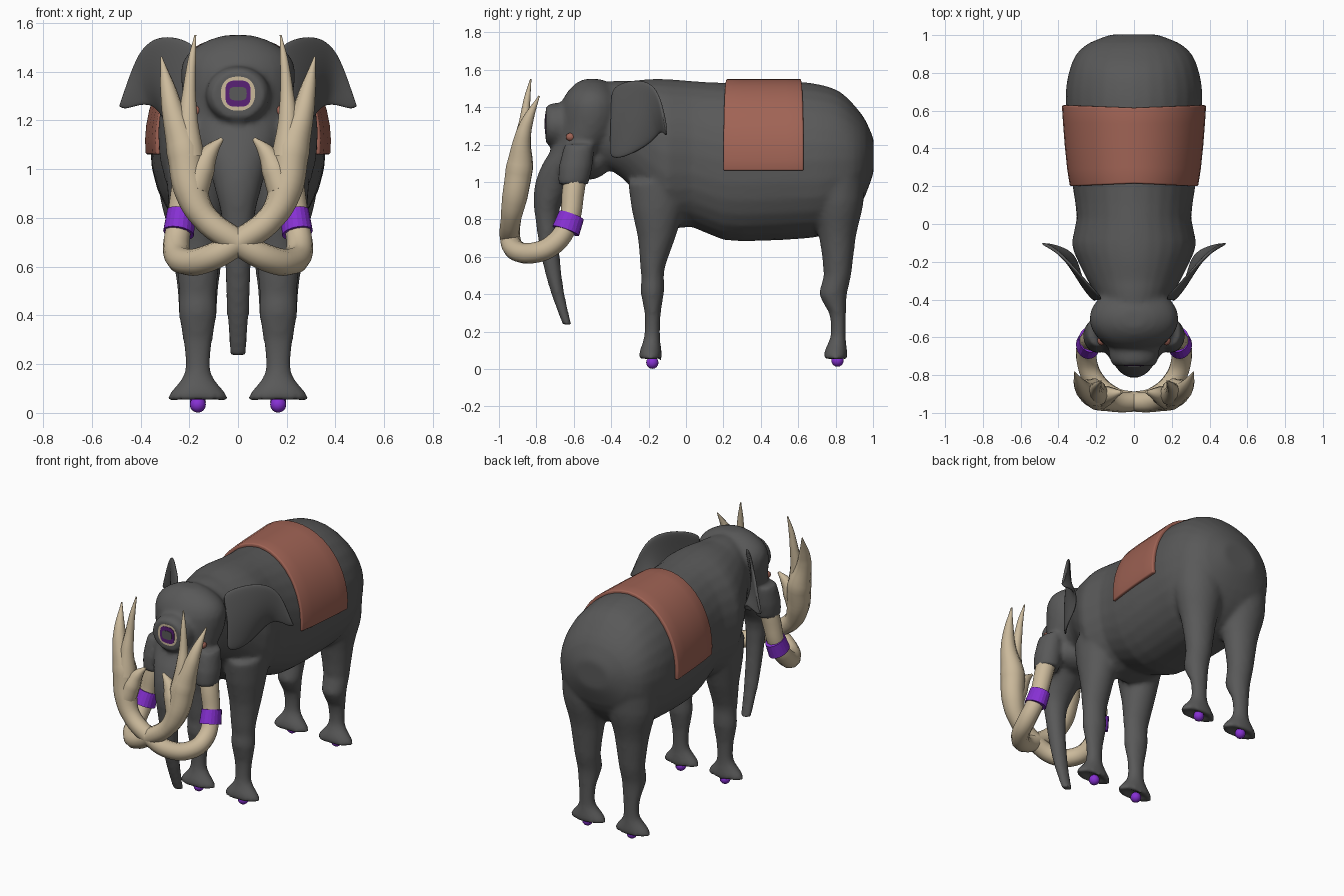
import bpy, bmesh, math
from mathutils import Vector, Matrix

default_cube = bpy.data.objects.get("Cube")
if default_cube:
    bpy.data.objects.remove(default_cube, do_unlink=True)


def material(name, *rgb):
    mat = bpy.data.materials.new(name)
    mat.use_nodes = True
    mat.diffuse_color = (*rgb, 1)
    mat.node_tree.nodes["Principled BSDF"].inputs["Base Color"].default_value = (*rgb, 1)
    return mat


hide = material("grey hide", .1, .1, .1)
ivory = material("ivory", .6, .49, .33)
purple = material("bright purple", .24, .03, .65)
dark_purple = material("dark purple", .1, .015, .18)
cloth = material("red brown cloth", .35, .125, .09)


def finish(name, bm, mat, smooth=True):
    """Turn a bmesh into a named, coloured object."""
    bmesh.ops.recalc_face_normals(bm, faces=bm.faces)
    for face in bm.faces:
        face.smooth = smooth
    mesh = bpy.data.meshes.new(name)
    bm.to_mesh(mesh)
    bm.free()
    mesh.materials.append(mat)
    obj = bpy.data.objects.new(name, mesh)
    bpy.context.collection.objects.link(obj)
    return obj


def skin(bm, rows, closed=True):
    """Bridge rows of points with quads; closed rows become a capped tube."""
    rows = [[bm.verts.new(p) for p in row] for row in rows]
    n = len(rows[0])
    for a, b in zip(rows, rows[1:]):
        for i in range(n if closed else n - 1):
            j = (i + 1) % n
            bm.faces.new((a[i], a[j], b[j], b[i]))
    if closed:
        bm.faces.new(rows[0])
        bm.faces.new(rows[-1])


def signed_power(v, power):
    return math.copysign(abs(v) ** power, v)


def loft(bm, axis, rings, x=0, sides=28, belly=1):
    """Rings are (place along axis, centre on the other axis, half width, half depth)."""
    rings = [Vector(r) for r in rings]
    ends = [rings[0]] + rings + [rings[-1]]
    rows = []
    for a, b, c, d in zip(ends, ends[1:], ends[2:], ends[3:]):
        rows += [b, (b + c) / 2 + (b + c - a - d) / 16]
    for k, (t, centre, w, h) in enumerate(rows + [rings[-1]]):
        row = []
        for i in range(sides):
            co, si = math.cos(math.tau * i / sides), math.sin(math.tau * i / sides)
            power = belly if si < 0 else 1
            u, v = x + w * signed_power(co, power), centre + h * signed_power(si, power)
            row.append((u, t, v) if axis == "y" else (u, v, t))
        rows[k:k + 1] = [row]
    skin(bm, rows)


def ball(bm, centre, radii, detail=20):
    bmesh.ops.create_uvsphere(bm, u_segments=detail, v_segments=detail // 2, radius=1,
                              matrix=Matrix.Translation(centre) @ Matrix.Diagonal((*radii, 1)))


# Torso and neck, head with trunk, and legs fused into one hide
bm = bmesh.new()
torso = [(-.55, 1.3, .14, .2), (-.4, 1.3, .19, .24), (-.3, 1.26, .245, .28), (-.2, 1.2, .295, .35),
         (-.1, 1.15, .33, .4), (.03, 1.15, .303, .39), (.2, 1.11, .325, .42), (.4, 1.11, .35, .425),
         (.6, 1.115, .36, .42), (.72, 1.115, .36, .405), (.82, 1.12, .34, .365), (.9, 1.12, .305, .29),
         (.96, 1.13, .235, .2), (1.003, 1.14, .12, .09)]
loft(bm, "y", torso, belly=.87)
loft(bm, "z", [(1.55, -.5, .05, .04), (1.53, -.5, .12, .085), (1.48, -.5, .2, .135), (1.41, -.5, .235, .17),
               (1.3, -.51, .225, .175), (1.2, -.55, .2, .155), (1.1, -.62, .165, .145), (1, -.69, .12, .115),
               (.9, -.735, .09, .08), (.8, -.745, .068, .06), (.6, -.725, .053, .05), (.4, -.685, .046, .035),
               (.235, -.635, .034, .024)])
loft(bm, "y", [(-.5, 1.3, .15, .14), (-.66, 1.305, .135, .12), (-.72, 1.305, .128, .115), (-.75, 1.305, .108, .1)])
ball(bm, (0, -.53, 1.11), (.15, .13, .1))

front_leg = [(1.0, -.13, .13, .18), (.85, -.15, .12, .14), (.7, -.157, .1, .1), (.55, -.178, .082, .067),
             (.48, -.178, .076, .06), (.41, -.18, .078, .063), (.3, -.178, .061, .043), (.2, -.18, .05, .042),
             (.15, -.183, .06, .046), (.11, -.188, .09, .055), (.07, -.19, .122, .062), (.045, -.19, .118, .055),
             (.07, -.188, .05, .025)]
rear_leg = [(1.1, .79, .17, .17), (.9, .81, .158, .14), (.8, .81, .135, .12), (.7, .81, .11, .097),
            (.5, .81, .083, .073), (.4, .785, .077, .075), (.3, .81, .06, .045), (.2, .815, .05, .04),
            (.15, .81, .06, .045), (.11, .803, .09, .057), (.07, .8, .122, .064), (.045, .8, .118, .057),
            (.07, .8, .05, .025)]
socket = [(1.2, -.57, .06, .08), (1.08, -.59, .08, .09), (.985, -.603, .074, .08)]
for side in (-1, 1):
    for leg in (front_leg, rear_leg):
        loft(bm, "z", leg, x=.165 * side)
    loft(bm, "z", socket, x=.19 * side)
body = finish("body", bm, hide)
remesh = body.modifiers.new("fuse", "REMESH")
remesh.mode = "VOXEL"
remesh.voxel_size = .015
remesh.use_smooth_shade = True
relax = body.modifiers.new("relax", "SMOOTH")
relax.iterations = 6

# Ears: a cupped sheet between an upper and a lower edge
upper = [(.16, -.4, 1.5), (.23, -.33, 1.54), (.31, -.24, 1.55), (.38, -.17, 1.52), (.43, -.13, 1.43), (.48, -.1, 1.26)]
lower = [(.2, -.41, 1.13), (.245, -.36, 1.12), (.28, -.28, 1.15), (.3, -.18, 1.21), (.355, -.13, 1.28), (.46, -.105, 1.245)]
for side, label in ((1, "left"), (-1, "right")):
    rows = []
    for top, bottom in zip(upper, lower):
        row = [Vector(top).lerp(Vector(bottom), k / 5) for k in range(6)]
        rows.append([(side * (p.x + .02 * math.sin(math.pi * k / 5)), p.y, p.z) for k, p in enumerate(row)])
    bm = bmesh.new()
    skin(bm, rows, closed=False)
    ear = finish(label + "_ear", bm, hide)
    ear.modifiers.new("thickness", "SOLIDIFY").thickness = .018
    ear.modifiers[-1].offset = 0
    ear.modifiers.new("round", "SUBSURF").levels = 2

# Tusks cross in front of the trunk and branch; each point is (x, y, z, radius)
main = [(.195, -.59, 1.04, .06), (.212, -.603, .95, .06), (.24, -.63, .78, .054), (.252, -.71, .665, .056),
        (.215, -.82, .62, .055), (.12, -.91, .635, .056), (0, -.94, .7, .054), (-.14, -.935, .805, .056),
        (-.195, -.915, .92, .07), (-.22, -.89, 1.08, .075), (-.265, -.875, 1.23, .047), (-.285, -.85, 1.32, .034),
        (-.315, -.785, 1.46, .004)]
inner_tine = [(-.2, -.9, 1.05, .065), (-.205, -.885, 1.2, .042), (-.2, -.865, 1.32, .028),
              (-.19, -.85, 1.44, .018), (-.175, -.83, 1.55, .004)]
small_tine = [(-.18, -.92, .92, .062), (-.15, -.91, 1, .055), (-.115, -.9, 1.07, .035), (-.065, -.89, 1.125, .008)]
for side, label in ((1, "left"), (-1, "right")):
    curve = bpy.data.curves.new(label + "_tusk", "CURVE")
    curve.dimensions = "3D"
    curve.bevel_depth = 1
    curve.bevel_resolution = 3
    curve.resolution_u = 6
    curve.use_fill_caps = True
    for path in (main, inner_tine, small_tine):
        spline = curve.splines.new("BEZIER")
        spline.bezier_points.add(len(path) - 1)
        for point, (x, y, z, r) in zip(spline.bezier_points, path):
            point.co = (x * side, y, z)
            point.radius = r
            point.handle_left_type = point.handle_right_type = "AUTO"
    curve.materials.append(ivory)
    bpy.context.collection.objects.link(bpy.data.objects.new(label + "_tusk", curve))

    # Band around the tusk
    start, end = Vector((.232 * side, -.612, .822)), Vector((.245 * side, -.643, .738))
    turn = (end - start).to_track_quat("Z", "Y").to_matrix().to_4x4()
    squash = Matrix.Diagonal((.84, 1, 1, 1))
    bm = bmesh.new()
    bmesh.ops.create_cone(bm, cap_ends=True, segments=20, radius1=.07, radius2=.076, depth=(end - start).length,
                          matrix=Matrix.Translation((start + end) / 2) @ squash @ turn)
    finish(label + "_tusk_band", bm, purple, smooth=False)

    # Side eye
    bm = bmesh.new()
    ball(bm, (.172 * side, -.617, 1.24), (.022, .026, .022), 12)
    finish(label + "_eye", bm, cloth)

    # Balls under the feet
    for place, y, z in (("front", -.18, .034), ("rear", .81, .045)):
        bm = bmesh.new()
        ball(bm, (.165 * side, y, z), (.033, .033, .033), 16)
        finish(f"{label}_{place}_foot_ball", bm, purple)


# Forehead eye: stacked rounded plates
def plate(name, half_w, half_h, front, depth, mat, power):
    angles = [math.tau * i / 32 for i in range(32)]
    bm = bmesh.new()
    skin(bm, [[(half_w * signed_power(math.cos(a), power), y, 1.31 + half_h * signed_power(math.sin(a), power))
               for a in angles] for y in (front + depth, front)])
    finish(name, bm, mat, smooth=False)


plate("forehead_eye_rim", .07, .07, -.75, .03, ivory, .85)
plate("forehead_eye_iris", .052, .054, -.753, .006, dark_purple, .6)
plate("forehead_eye_centre", .036, .028, -.756, .006, hide, .6)

# Saddle cloth draped over the back, slightly longer at its hems
rows = []
for y, width in ((.215, .325), (.3, .34), (.42, .353), (.53, .362), (.615, .368)):
    angles = [math.radians(-97 + 194 * i / 24) for i in range(25)]
    rows.append([(width * math.sin(a), y + (y - .415) * .07 * abs(math.sin(a)), 1.112 + .425 * math.cos(a))
                 for a in angles])
bm = bmesh.new()
skin(bm, rows, closed=False)
saddle = finish("saddle_cloth", bm, cloth)
saddle.modifiers.new("thickness", "SOLIDIFY").thickness = .028
saddle.modifiers[-1].offset = 0
edge = saddle.modifiers.new("soft edge", "BEVEL")
edge.width = .009
edge.segments = 3
